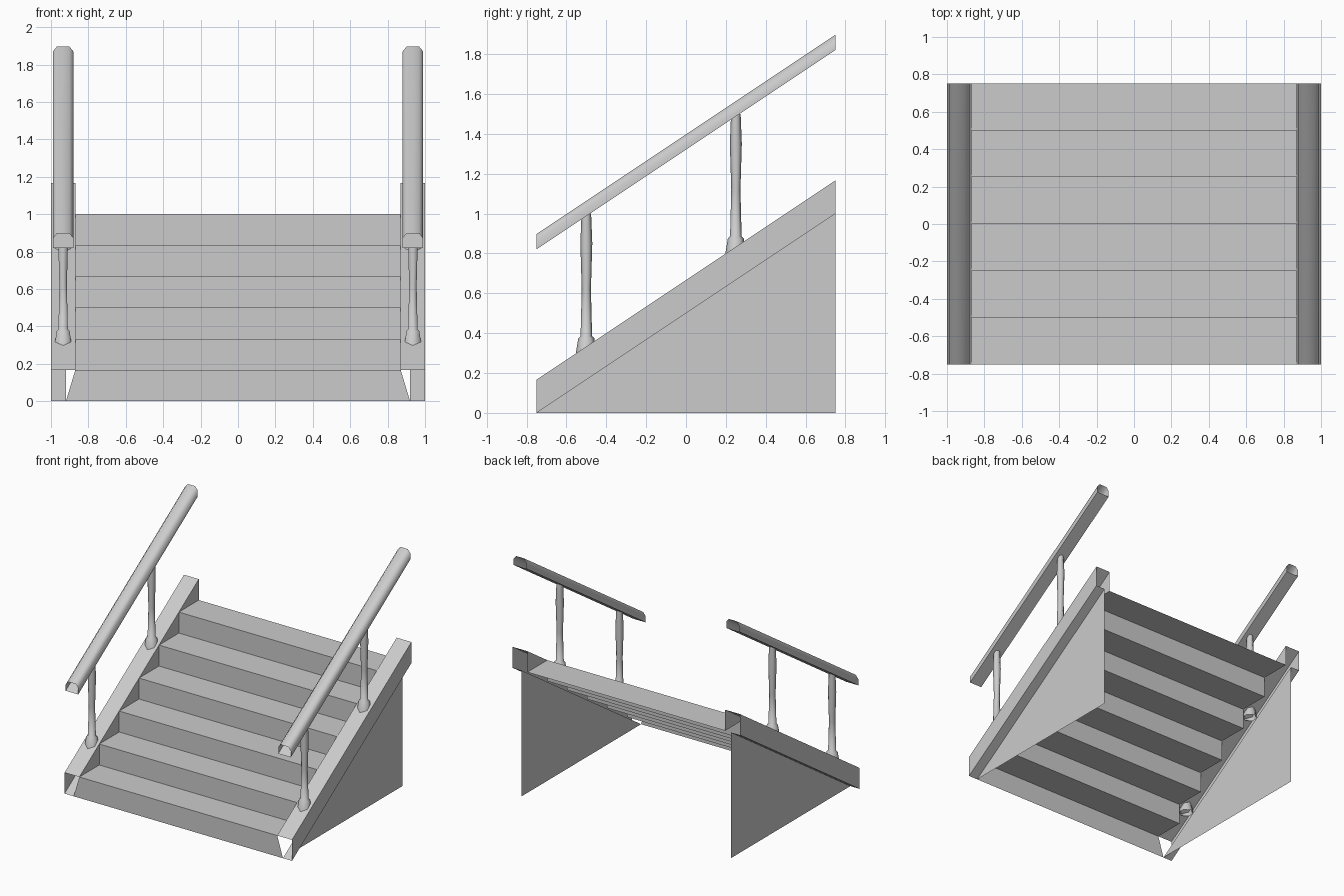
import bpy, bmesh, math

if "Cube" in bpy.data.objects:
    bpy.data.objects.remove(bpy.data.objects["Cube"])

N, RUN, RISE = 6, 0.25, 1 / 6
IN, PANEL, OUT = 0.87, 0.92, 1.0   # inner edge, side panel, outer edge in x
F, B = -0.75, 0.75                 # front and back in y


def make(name, verts, faces, mirror=False, smooth=False):
    me = bpy.data.meshes.new(name)
    me.from_pydata(verts, [], faces)
    bm = bmesh.new()
    bm.from_mesh(me)
    bmesh.ops.remove_doubles(bm, verts=bm.verts, dist=1e-4)
    if smooth:
        bmesh.ops.recalc_face_normals(bm, faces=bm.faces)
    bm.to_mesh(me)
    bm.free()
    ob = bpy.data.objects.new(name, me)
    bpy.context.collection.objects.link(ob)
    if mirror:
        ob.modifiers.new("Mirror", 'MIRROR').use_mirror_merge = False
    if smooth:
        bpy.ops.object.select_all(action='DESELECT')
        ob.select_set(True)
        bpy.context.view_layer.objects.active = ob
        bpy.ops.object.shade_smooth_by_angle(angle=math.radians(62))
    return ob


# Steps: open zigzag strip, lowest edge flares out to the side panels
path = [(F, 0)]
for i in range(N):
    z = (i + 1) * RISE
    path += [(F + i * RUN, z), (F + (i + 1) * RUN, z)]
verts = []
for i, (y, z) in enumerate(path):
    w = PANEL if i == 0 else IN
    verts += [(-w, y, z), (w, y, z)]
make("steps", verts, [(2 * i, 2 * i + 1, 2 * i + 3, 2 * i + 2) for i in range(len(path) - 1)])

# Stringers: open-ended sloped casing (top, outer side, underside)
prof = [(IN, RISE), (OUT, RISE), (OUT, 0), (PANEL, 0)]
verts = [(x, F, z) for x, z in prof] + [(x, B, z + 1) for x, z in prof]
faces = [(i, i + 1, i + 5, i + 4) for i in range(3)]
# Inner triangles closing the casing down to each tread
for i in range(N):
    y, z, k = F + i * RUN, (i + 1) * RISE, len(verts)
    verts += [(IN, y, z), (IN, y + RUN, z + RISE), (IN, y + RUN, z)]
    faces.append((k, k + 1, k + 2))
make("stringers", verts, faces, mirror=True)

# Triangular side panels
make("side_panels", [(PANEL, F, 0), (PANEL, B, 0), (PANEL, B, 1)], [(0, 1, 2)], mirror=True)

# Handrails: hollow moulded bar with a flat underside
CX = 0.935
prof = [(-.055, .82), (-.055, .87), (-.033, .897), (.033, .897), (.055, .87), (.055, .82)]
n = len(prof)
verts = [(CX + x, F, z) for x, z in prof] + [(CX + x, B, z + 1) for x, z in prof]
make("handrails", verts, [(i, (i + 1) % n, (i + 1) % n + n, i + n) for i in range(n)],
     mirror=True, smooth=True)


# Balusters: six-sided turned posts with a flared foot
def baluster(name, y, dz):
    rings = [(.055, .285), (.04, .375), (.029, .385), (.023, .62), (.03, .85), (.024, 1.0)]
    verts = [(CX + r * math.sin(a * math.pi / 3), y - r * math.cos(a * math.pi / 3), z + dz)
             for r, z in rings for a in range(6)]
    faces = [(k * 6 + a, k * 6 + (a + 1) % 6, k * 6 + 6 + (a + 1) % 6, k * 6 + 6 + a)
             for k in range(len(rings) - 1) for a in range(6)]
    make(name, verts, faces, mirror=True, smooth=True)


baluster("front_balusters", -0.5, 0)
baluster("rear_balusters", 0.25, 0.5)
